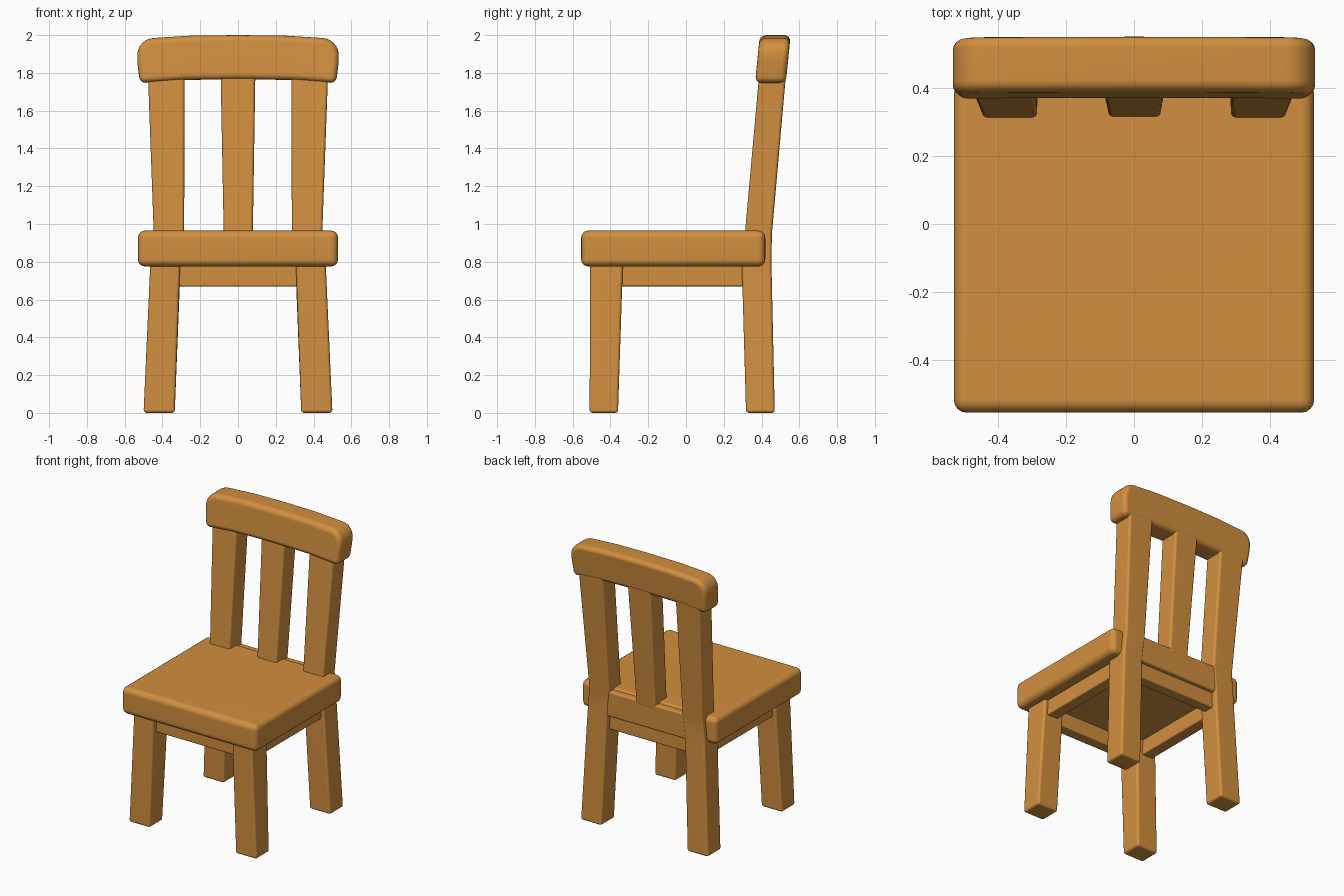
import bpy, bmesh, math

if "Cube" in bpy.data.objects:
    bpy.data.objects.remove(bpy.data.objects["Cube"], do_unlink=True)

# One warm wood colour
wood = bpy.data.materials.new("honey wood")
wood.use_nodes = True
colour = (0.64, 0.275, 0.05, 1)
wood.diffuse_color = colour
bsdf = next(n for n in wood.node_tree.nodes if n.type == 'BSDF_PRINCIPLED')
bsdf.inputs["Base Color"].default_value = colour
bsdf.inputs["Roughness"].default_value = 0.7


def loft(name, rings, bevel):
    """Skin matching rings of points, cap both ends and round the sharp edges."""
    bm = bmesh.new()
    loops = [[bm.verts.new(p) for p in ring] for ring in rings]
    for a, b in zip(loops, loops[1:]):
        for i in range(len(a)):
            j = (i + 1) % len(a)
            bm.faces.new((a[i], a[j], b[j], b[i]))
    bm.faces.new(loops[0])
    bm.faces.new(loops[-1])
    bmesh.ops.recalc_face_normals(bm, faces=bm.faces)
    sharp = [e for e in bm.edges if e.calc_face_angle(0) > math.radians(35)]
    bmesh.ops.bevel(bm, geom=sharp, offset=bevel, offset_type='OFFSET',
                    segments=4, profile=0.5, affect='EDGES', clamp_overlap=True)
    mesh = bpy.data.meshes.new(name)
    bm.to_mesh(mesh)
    bm.free()
    mesh.materials.append(wood)
    obj = bpy.data.objects.new(name, mesh)
    bpy.context.collection.objects.link(obj)
    bpy.ops.object.select_all(action='DESELECT')
    obj.select_set(True)
    bpy.context.view_layer.objects.active = obj
    bpy.ops.object.shade_smooth_by_angle(angle=math.radians(35))
    obj.modifiers.new("Even shading", 'WEIGHTED_NORMAL').keep_sharp = True
    return obj


def beam(name, sections, bevel=0.016, side=1):
    """Upright beam from sections of (z, x0, x1, y0, y1)."""
    rings = [[(side * x, y, z) for x, y in ((x0, y0), (x1, y0), (x1, y1), (x0, y1))]
             for z, x0, x1, y0, y1 in sections]
    return loft(name, rings, bevel)


# Seat and the panel closing it between the back posts
beam("seat", [(0.775, -0.53, 0.53, -0.555, 0.42), (0.965, -0.53, 0.53, -0.555, 0.42)], 0.038)
beam("seat_back_panel", [(0.775, -0.4, 0.4, 0.34, 0.445), (0.955, -0.4, 0.4, 0.34, 0.45)], 0.012)

# Legs, back posts and side aprons
for side, label in ((1, "left"), (-1, "right")):
    beam(label + "_front_leg", [(0, 0.335, 0.5, -0.51, -0.36),
                                (0.82, 0.305, 0.463, -0.508, -0.333)], side=side)
    beam(label + "_back_post", [(0, 0.335, 0.5, 0.318, 0.47),
                                (0.8, 0.303, 0.46, 0.295, 0.452),
                                (0.95, 0.285, 0.446, 0.312, 0.455),
                                (1.8, 0.283, 0.477, 0.388, 0.53)], side=side)
    beam(label + "_apron", [(0.67, 0.355, 0.44, -0.42, 0.38),
                            (0.8, 0.355, 0.44, -0.42, 0.38)], 0.008, side)

# Front and back aprons
for label, y in (("front", -0.43), ("back", 0.375)):
    beam(label + "_apron", [(0.67, -0.4, 0.4, y - 0.04, y + 0.04),
                            (0.8, -0.4, 0.4, y - 0.04, y + 0.04)], 0.008)

# Middle slat
beam("middle_slat", [(0.92, -0.075, 0.078, 0.312, 0.45),
                     (1.8, -0.092, 0.092, 0.388, 0.53)])

# Crest rail: arched outline with rounded shoulders, leaning back
half = [(0, 1.767), (0.3, 1.762), (0.52, 1.745), (0.533, 1.86)]
half += [(0.443 + 0.09 * math.cos(a), 1.895 + 0.09 * math.sin(a))
         for a in (math.radians(15 * i) for i in range(7))]
half += [(0.25, 1.997), (0, 2.0)]
outline = half + [(-x, z) for x, z in reversed(half[1:-1])]
loft("crest_rail", [[(x, y + 0.1 * (z - 1.75), z) for x, z in outline]
                    for y in (0.366, 0.529)], 0.033)
